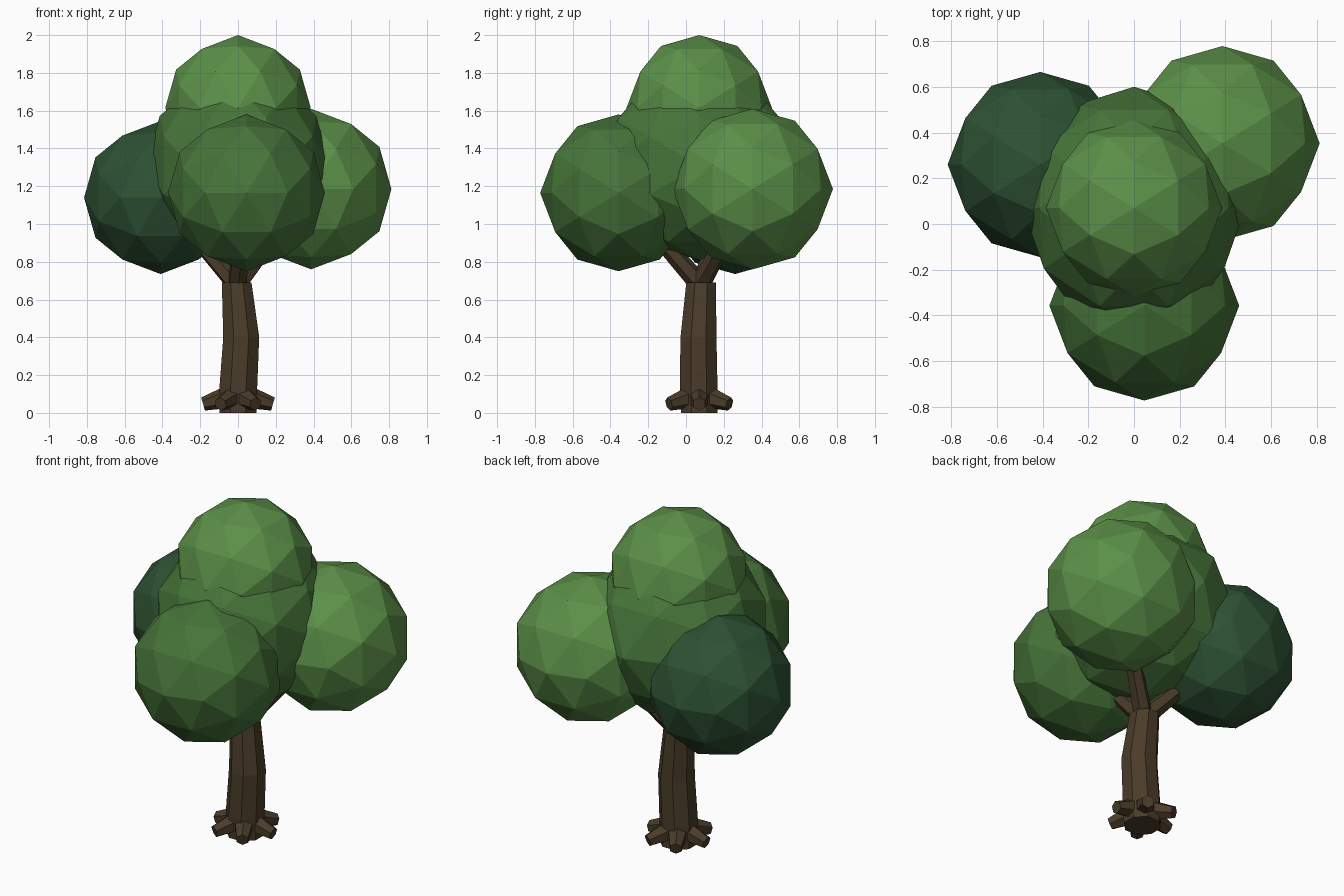
import bpy, bmesh, math
from mathutils import Vector
from itertools import combinations

if "Cube" in bpy.data.objects:
    bpy.data.objects.remove(bpy.data.objects["Cube"])


def material(name, rgb):
    """Flat colour given as 0-255 sRGB, stored linear."""
    def lin(v):
        v /= 255
        return v / 12.92 if v <= 0.04045 else ((v + 0.055) / 1.055) ** 2.4
    m = bpy.data.materials.new(name)
    m.diffuse_color = (*[lin(v) for v in rgb], 1)
    m.use_nodes = True
    m.node_tree.nodes["Principled BSDF"].inputs["Base Color"].default_value = m.diffuse_color
    return m


LIGHT = material("light_green", (91, 144, 72))
MID = material("mid_green", (70, 116, 57))
DARK = material("dark_green", (45, 81, 51))
BARK = material("bark_brown", (74, 60, 41))


def finish(name, bm, mat):
    bmesh.ops.recalc_face_normals(bm, faces=bm.faces[:])
    me = bpy.data.meshes.new(name)
    bm.to_mesh(me)
    bm.free()
    me.materials.append(mat)
    ob = bpy.data.objects.new(name, me)
    bpy.context.collection.objects.link(ob)


def ball(name, center, radii, mat):
    """Icosphere of 80 faces whose two-fold axes lie along x, y and z."""
    phi = (1 + math.sqrt(5)) / 2
    pts = []
    for a in (-1, 1):
        for b in (-phi, phi):
            pts += [Vector((a, b, 0)), Vector((0, a, b)), Vector((b, 0, a))]
    mids = [(p + q) / 2 for p, q in combinations(pts, 2) if (p - q).length < 2.1]
    bm = bmesh.new()
    for p in pts + mids:
        n = p.normalized()
        bm.verts.new([c + r * v for c, r, v in zip(center, radii, n)])
    bmesh.ops.convex_hull(bm, input=bm.verts[:])
    finish(name, bm, mat)


def tube(name, path, radii, sides, mat, level=False):
    """Faceted limb through the path points, capped at both ends."""
    path = [Vector(p) for p in path]
    axis = Vector((0, 0, 1)) if level else (path[-1] - path[0]).normalized()
    q = axis.to_track_quat('Z', 'Y')
    bm = bmesh.new()
    rings = []
    for p, r in zip(path, radii):
        rings.append([bm.verts.new(p + q @ Vector((
            r * math.cos(2 * math.pi * (i + 0.5) / sides),
            r * math.sin(2 * math.pi * (i + 0.5) / sides), 0)))
            for i in range(sides)])
    for lo, hi in zip(rings, rings[1:]):
        for i in range(sides):
            j = (i + 1) % sides
            bm.faces.new((lo[i], lo[j], hi[j], hi[i]))
    bm.faces.new(rings[0])
    bm.faces.new(rings[-1])
    finish(name, bm, mat)


# Foliage: centre, crown and three outer clumps
ball("foliage_centre", (0, 0.07, 1.31), (0.487, 0.53, 0.50), MID)
ball("foliage_crown", (0, 0.07, 1.615), (0.385,) * 3, LIGHT)
clumps = {
    "right": ((0.387, 0.353, 1.185), 0.425, LIGHT),
    "left": ((-0.41, 0.26, 1.14), 0.405, DARK),
    "front": ((0.045, -0.357, 1.165), 0.415, MID),
}
fork = Vector((-0.005, 0.075, 0.68))
for side, (c, r, mat) in clumps.items():
    ball("foliage_" + side, c, (r,) * 3, mat)
    # Branch from the fork into the clump
    tube("branch_" + side, [fork, fork.lerp(Vector(c), 0.65)],
         (0.055, 0.04), 6, BARK)

# Slightly bent trunk
tube("trunk",
     [(0, 0.07, 0), (0.002, 0.067, 0.14), (0.017, 0.066, 0.40), (-0.007, 0.08, 0.69)],
     (0.105, 0.108, 0.103, 0.085), 8, BARK, level=True)

# Ring of stubby roots
for k in range(6):
    a = k * math.pi / 3
    d = Vector((math.cos(a), math.sin(a), 0))
    base = Vector((0, 0.07, 0))
    tube(f"root_{k + 1}",
         [base + d * 0.05 + Vector((0, 0, 0.085)), base + d * 0.185 + Vector((0, 0, 0.047))],
         (0.06, 0.036), 6, BARK)
